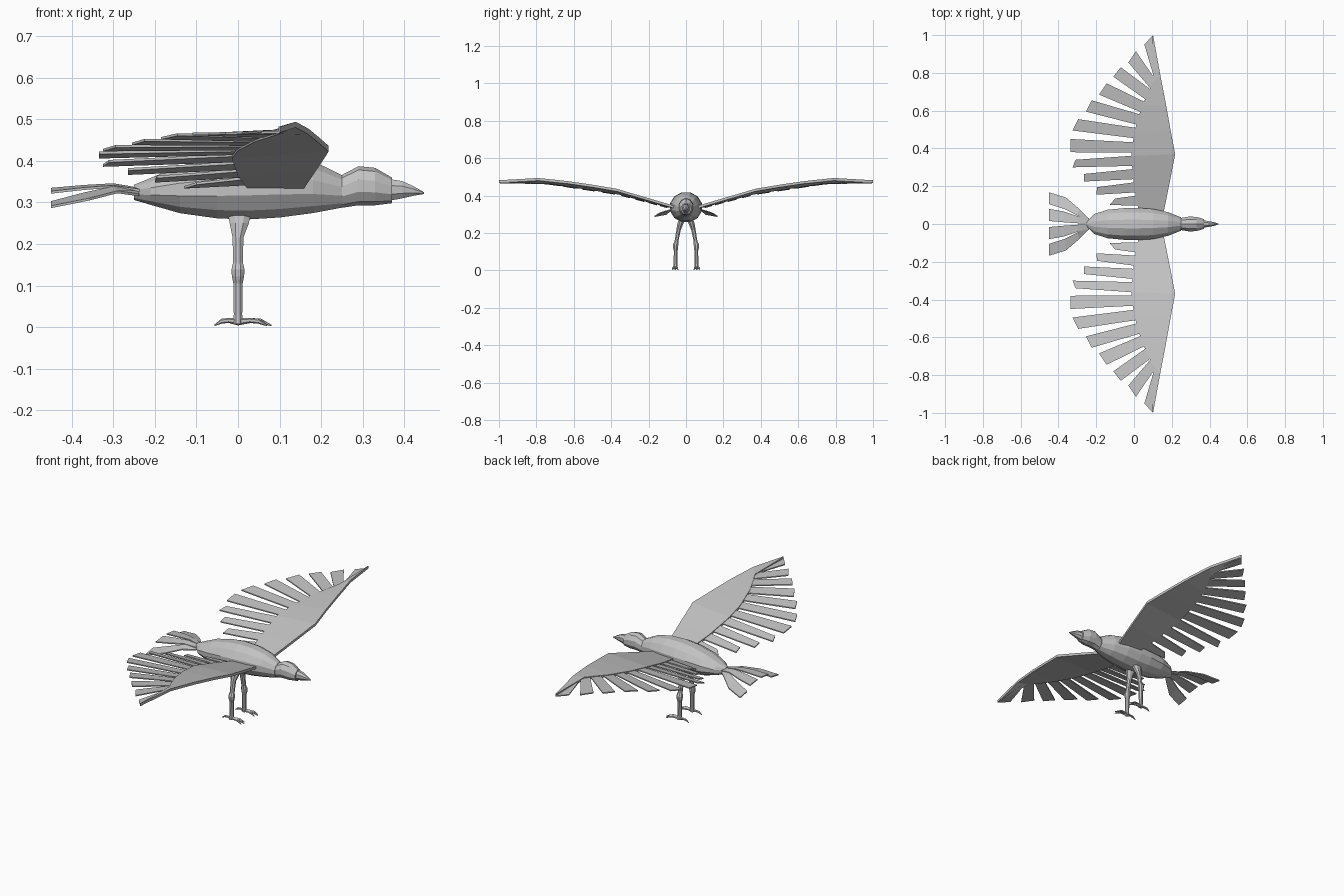
import bpy, math

grey = bpy.data.materials.new("plumage grey")
grey.diffuse_color = (0.55, 0.55, 0.55, 1)


def make(name, verts, faces, mirror=False):
    me = bpy.data.meshes.new(name)
    me.from_pydata(verts, [], faces)
    me.materials.append(grey)
    ob = bpy.data.objects.new(name, me)
    bpy.context.collection.objects.link(ob)
    bpy.context.view_layer.objects.active = ob
    # make all normals face outwards
    import bmesh
    bm = bmesh.new()
    bm.from_mesh(me)
    bmesh.ops.recalc_face_normals(bm, faces=bm.faces)
    bm.to_mesh(me)
    bm.free()
    if mirror:
        mod = ob.modifiers.new("Mirror", 'MIRROR')
        mod.use_axis = (False, True, False)
        mod.use_mirror_merge = False
    return ob


def loft(name, rings, sides, axis='x', mirror=False):
    """Rings are (x, y, z, radius_a, radius_b), swept along x or z."""
    v, f = [], []
    for x, y, z, a, b in rings:
        for i in range(sides):
            t = 2 * math.pi * (i + 0.5) / sides
            c, s = math.cos(t) * a, math.sin(t) * b
            v.append((x, y + c, z + s) if axis == 'x' else (x + c, y + s, z))
    n = len(rings)
    for r in range(n - 1):
        for i in range(sides):
            j = (i + 1) % sides
            f.append((r * sides + i, r * sides + j, (r + 1) * sides + j, (r + 1) * sides + i))
    f.append(tuple(range(sides)))
    f.append(tuple(range((n - 1) * sides, n * sides)))
    return make(name, v, f, mirror)


def strip(name, rows, thick):
    """Thin closed slab from rows of (left point, right point), mirrored over y."""
    v, f = [], []
    n = len(rows)
    for l, r in rows:
        for x, y, z in (l, r):
            v += [(x, y, z), (x, y, z + thick)]
    for i in range(n - 1):
        a, b = 4 * i, 4 * i + 4
        f += [(a, a + 2, b + 2, b), (a + 1, b + 1, b + 3, a + 3),
              (a, b, b + 1, a + 1), (a + 2, a + 3, b + 3, b + 2)]
    e = 4 * (n - 1)
    f += [(0, 1, 3, 2), (e, e + 2, e + 3, e + 1)]
    return make(name, v, f, True)


def interp(pts, y):
    for (y0, a), (y1, b) in zip(pts, pts[1:]):
        if y <= y1:
            return a + (b - a) * (y - y0) / (y1 - y0)
    return pts[-1][1]


# body: x, half width, bottom, top
body = [(-0.25, 0.015, 0.305, 0.343), (-0.21, 0.055, 0.293, 0.36), (-0.14, 0.078, 0.272, 0.39),
        (-0.05, 0.087, 0.259, 0.412), (0.02, 0.088, 0.256, 0.42), (0.10, 0.083, 0.261, 0.418),
        (0.18, 0.065, 0.272, 0.402), (0.25, 0.036, 0.286, 0.367)]
loft("body", [(x, 0, (b + t) / 2, w, (t - b) / 2) for x, w, b, t in body], 12)

# head and beak
head = [(0.25, 0.034, 0.287, 0.366), (0.29, 0.041, 0.293, 0.387), (0.33, 0.04, 0.293, 0.383),
        (0.37, 0.027, 0.298, 0.36)]
loft("head", [(x, 0, (b + t) / 2, w, (t - b) / 2) for x, w, b, t in head], 10)
beak = [(0.365, 0.021, 0.302, 0.358), (0.395, 0.017, 0.308, 0.353), (0.422, 0.011, 0.315, 0.34),
        (0.447, 0.003, 0.32, 0.325)]
loft("beak", [(x, 0, (b + t) / 2, w, (t - b) / 2) for x, w, b, t in beak], 8)

# wings: leading edge to trailing edge
te_x = [(0.04, 0.03), (0.2, 0.0), (0.36, -0.015), (0.48, 0.0), (0.62, 0.04), (0.75, 0.10)]
te_z = [(0.0, 0.315), (0.08, 0.332), (0.37, 0.408), (0.75, 0.465), (1.0, 0.47)]


def trail(y):
    return (interp(te_x, y), y, interp(te_z, y))


strip("wing", [((0.153, 0.04, 0.325), trail(0.04)),
               ((0.185, 0.2, 0.372), trail(0.2)),
               ((0.218, 0.37, 0.422), trail(0.36)),
               ((0.193, 0.5, 0.444), trail(0.48)),
               ((0.17, 0.63, 0.463), trail(0.62)),
               ((0.139, 0.79, 0.48), trail(0.75)),
               ((0.101, 1.0, 0.468), (0.098, 0.998, 0.468))], 0.014)

# wing feathers: outer tip corner, inner tip corner, base y
feathers = [(0.10, 1.0, 0.055, 0.95, 0.775), (0.01, 0.915, -0.03, 0.855, 0.735),
            (-0.07, 0.83, -0.11, 0.78, 0.68), (-0.145, 0.745, -0.185, 0.685, 0.615),
            (-0.225, 0.655, -0.255, 0.595, 0.55), (-0.295, 0.555, -0.325, 0.495, 0.48),
            (-0.335, 0.45, -0.335, 0.38, 0.405), (-0.31, 0.34, -0.325, 0.30, 0.335),
            (-0.265, 0.265, -0.265, 0.225, 0.265), (-0.195, 0.195, -0.2, 0.155, 0.195),
            (-0.1, 0.135, -0.13, 0.10, 0.125)]
for k, (xo, yo, xi, yi, yb) in enumerate(feathers):
    rows = []
    for x, y, d in ((xo, yo, 0.027), (xi, yi, -0.027)):
        bx, by, bz = trail(yb + d)
        rows.append(((bx + 0.015, by, bz + 0.005), (x, y, interp(te_z, y) - 0.004)))
    strip(f"wing_feather_{k + 1}", [(rows[0][0], rows[1][0]), (rows[0][1], rows[1][1])], 0.006)

# tail feathers
strip("inner_tail_feather", [((-0.23, 0.0, 0.328), (-0.23, 0.025, 0.325)),
                             ((-0.30, 0.004, 0.34), (-0.30, 0.042, 0.335)),
                             ((-0.37, 0.009, 0.336), (-0.37, 0.066, 0.33)),
                             ((-0.45, 0.016, 0.329), (-0.45, 0.08, 0.321))], 0.006)
strip("outer_tail_feather", [((-0.23, 0.01, 0.322), (-0.24, 0.03, 0.315)),
                             ((-0.30, 0.045, 0.333), (-0.29, 0.08, 0.322)),
                             ((-0.37, 0.08, 0.318), (-0.36, 0.14, 0.304)),
                             ((-0.45, 0.105, 0.297), (-0.45, 0.168, 0.286))], 0.006)

# legs with a knobbed joint
loft("leg", [(0.003, 0.022, 0.275, 0.03, 0.018), (0.003, 0.03, 0.25, 0.025, 0.017),
             (0, 0.04, 0.215, 0.014, 0.013), (0, 0.051, 0.155, 0.013, 0.011),
             (0, 0.056, 0.138, 0.017, 0.016), (0, 0.056, 0.122, 0.016, 0.015),
             (0, 0.055, 0.105, 0.012, 0.011), (0, 0.056, 0.03, 0.011, 0.011),
             (0, 0.057, 0.008, 0.013, 0.013)], 8, 'z', True)

# toes with claws: three forward, one back
for name, sx, dy in (("middle_toe", 0.08, 0.003), ("outer_toe", 0.07, 0.016),
                     ("inner_toe", 0.07, -0.014), ("back_toe", -0.057, 0.0)):
    path = [(0.0, 0.013, 0.009), (0.4, 0.016, 0.006), (0.7, 0.014, 0.006), (1.0, 0.004, 0.002)]
    loft(name, [(sx * t, 0.057 + dy * t, z, r, r) for t, z, r in path], 6, 'x', True)
